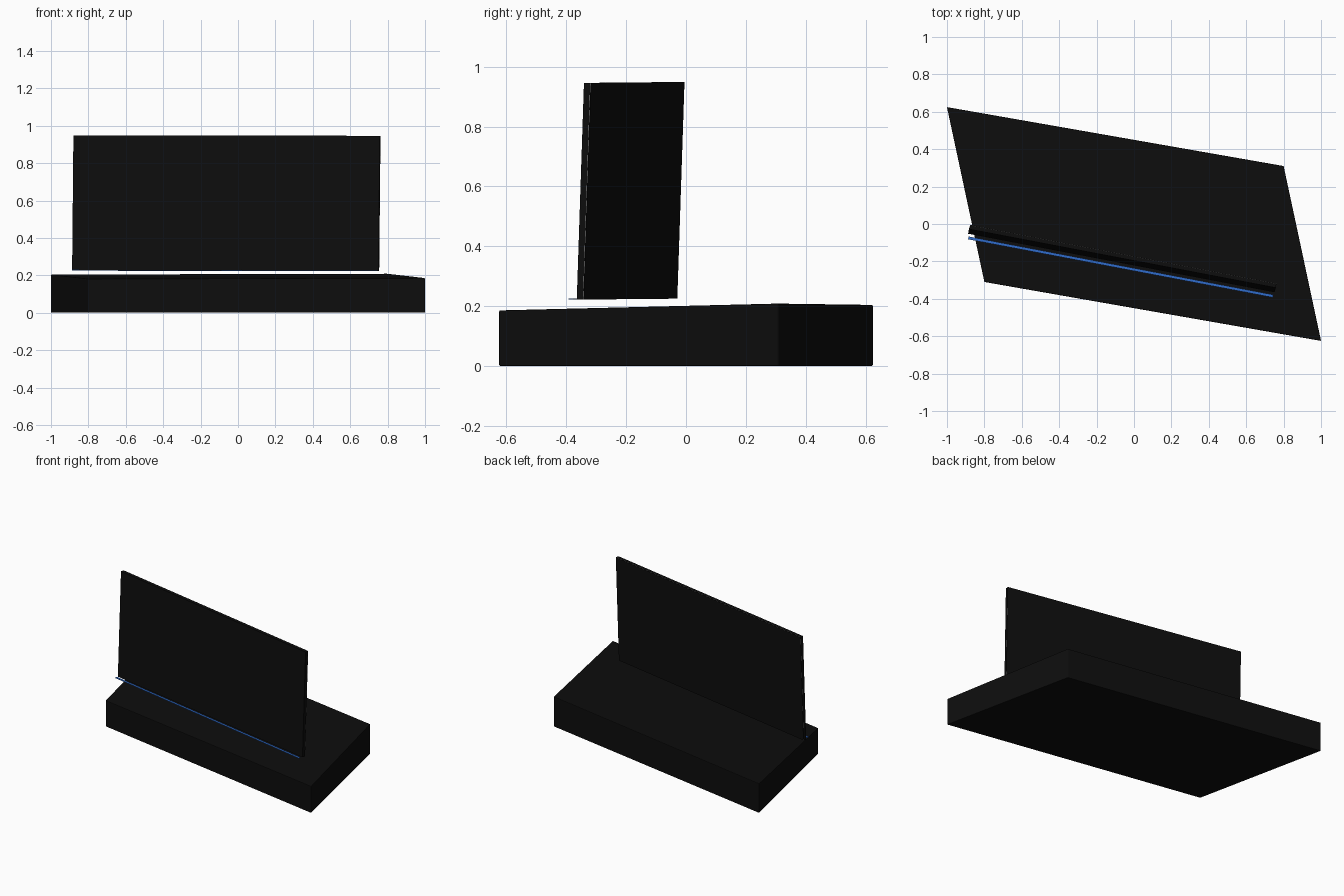
import bpy
import bmesh
from mathutils import Vector

cube = bpy.data.objects.get("Cube")
if cube:
    bpy.data.objects.remove(cube)


def material(name, color):
    mat = bpy.data.materials.new(name)
    mat.use_nodes = True
    mat.diffuse_color = (*color, 1)
    mat.node_tree.nodes["Principled BSDF"].inputs["Base Color"].default_value = (*color, 1)
    return mat


black = material("black", (0.004, 0.004, 0.004))
grey = material("light grey", (0.4, 0.4, 0.4))
blue = material("blue", (0.03, 0.15, 0.6))


def slab(name, origin, along, depth, up, mat, bevel=0):
    """Skewed box spanned by three edge vectors from one corner."""
    origin, along, depth, up = map(Vector, (origin, along, depth, up))
    bm = bmesh.new()
    bmesh.ops.create_cube(bm, size=1)
    for v in bm.verts:
        x, y, z = v.co + Vector((0.5, 0.5, 0.5))
        v.co = origin + along * x + depth * y + up * z
    bmesh.ops.recalc_face_normals(bm, faces=bm.faces)
    mesh = bpy.data.meshes.new(name)
    bm.to_mesh(mesh)
    bm.free()
    mesh.materials.append(mat)
    obj = bpy.data.objects.new(name, mesh)
    bpy.context.collection.objects.link(obj)
    if bevel:
        mod = obj.modifiers.new("soft edges", "BEVEL")
        mod.width = bevel
        mod.segments = 2
    return obj


# Base: skewed block whose top face slopes gently down to the front
base = slab("base", (-0.8, -0.31, 0), (1.8, -0.315, 0), (-0.2, 0.935, 0),
            (0, 0, 0.19), black, 0.004)
for v in base.data.vertices:
    if v.co.z > 0.1:
        v.co.z = 0.195 + 0.007 * v.co.x + 0.026 * v.co.y

# Upright panel: front body, slim light seam, back plate
corner = Vector((-0.887, -0.052, 0.225))
along = Vector((1.638, -0.313, -0.003))
depth = Vector((0.004, 0.023, 0))
up = Vector((0.007, 0.024, 0.724))
layers = [("panel_body", 0, 0.9, black), ("panel_seam", 0.9, 0.96, grey),
          ("panel_back", 0.96, 1, black)]
for name, start, end, mat in layers:
    slab(name, corner + depth * start, along, depth * (end - start), up, mat)

# Thin blue strip lying in front of the panel's lower edge
slab("front_strip", (-0.887, -0.082, 0.227), (1.629, -0.311, -0.005),
     (0.003, 0.015, 0), (0, 0, 0.003), blue)
